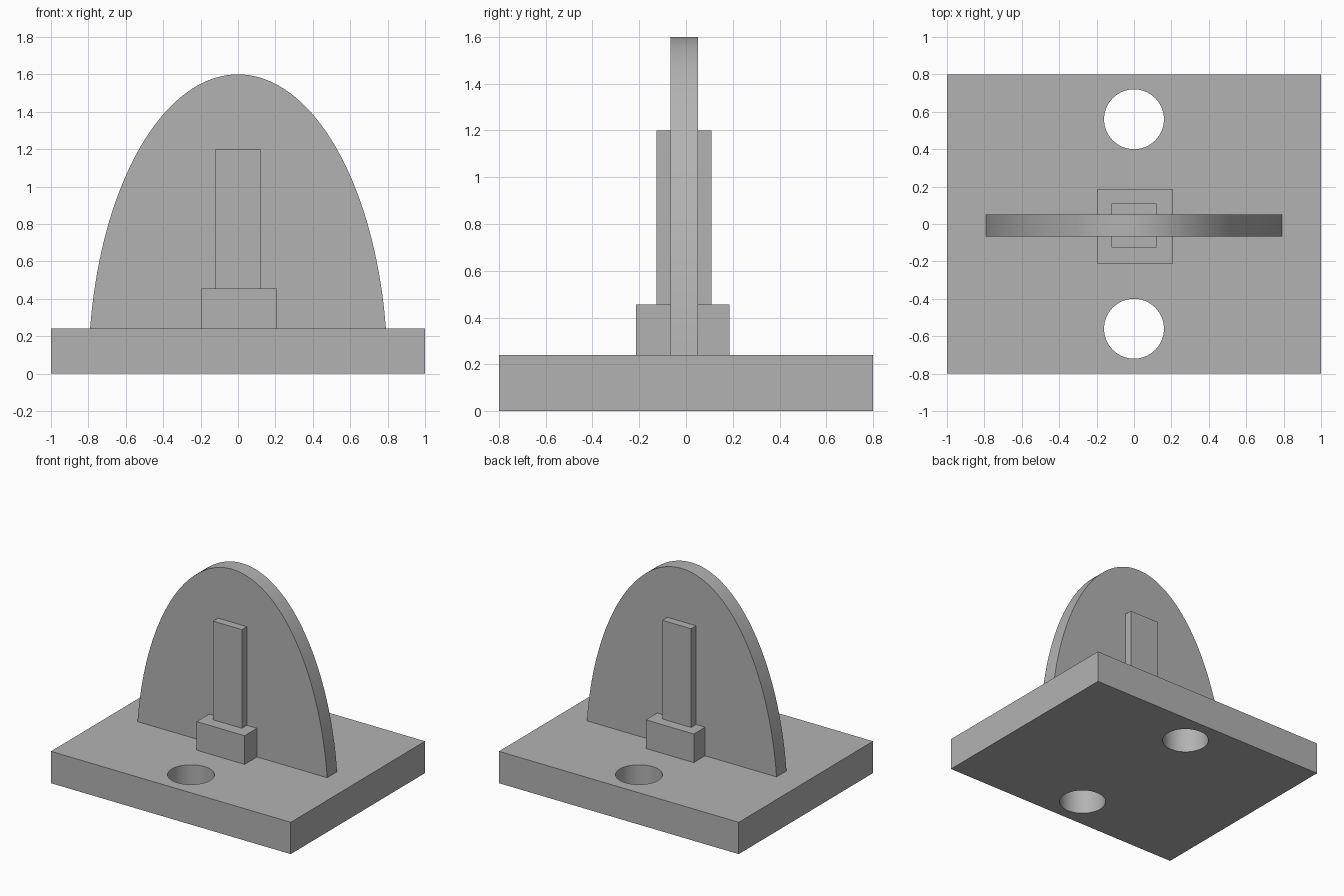
import bpy
import bmesh
import math

old = bpy.data.objects.get("Cube")
if old:
    bpy.data.objects.remove(old, do_unlink=True)

# One plain grey for every part
grey = bpy.data.materials.new("plain grey")
grey.use_nodes = True
colour = (0.45, 0.45, 0.45, 1)
grey.diffuse_color = colour
grey.node_tree.nodes["Principled BSDF"].inputs["Base Color"].default_value = colour

BASE_TOP = 0.24


def add_object(name, bm):
    bmesh.ops.recalc_face_normals(bm, faces=bm.faces)
    mesh = bpy.data.meshes.new(name)
    bm.to_mesh(mesh)
    bm.free()
    mesh.materials.append(grey)
    obj = bpy.data.objects.new(name, mesh)
    bpy.context.collection.objects.link(obj)
    return obj


def box(name, low, high):
    bm = bmesh.new()
    bmesh.ops.create_cube(bm, size=1)
    for v in bm.verts:
        v.co = [(a + b) / 2 + c * (b - a) for a, b, c in zip(low, high, v.co)]
    return add_object(name, bm)


def smooth(obj):
    bpy.ops.object.select_all(action="DESELECT")
    obj.select_set(True)
    bpy.context.view_layer.objects.active = obj
    bpy.ops.object.shade_smooth_by_angle(angle=math.radians(30))


# Base plate with two round through holes
base = box("base_plate", (-1, -0.8, 0), (1, 0.8, BASE_TOP))
cutters = []
for name, y in (("front", -0.56), ("back", 0.56)):
    bm = bmesh.new()
    bmesh.ops.create_cone(bm, cap_ends=True, segments=64,
                          radius1=0.16, radius2=0.16, depth=1)
    bmesh.ops.translate(bm, verts=bm.verts, vec=(0, y, 0))
    cutter = add_object(name + "_hole_cutter", bm)
    cutter.hide_render = True
    cutters.append(cutter)
    cut = base.modifiers.new(name + "_hole", "BOOLEAN")
    cut.operation = "DIFFERENCE"
    cut.solver = "EXACT"
    cut.object = cutter
bpy.context.view_layer.objects.active = base
for name in [m.name for m in base.modifiers]:
    bpy.ops.object.modifier_apply(modifier=name)
for cutter in cutters:
    bpy.data.objects.remove(cutter, do_unlink=True)
smooth(base)

# Upright fin: an ellipse cut off at the top of the base
HALF_WIDTH, HEIGHT, STEPS = 0.8, 1.6, 72
start = math.asin(BASE_TOP / HEIGHT)
bm = bmesh.new()
outline = []
for i in range(STEPS + 1):
    a = start + (math.pi - 2 * start) * i / STEPS
    outline.append(bm.verts.new((HALF_WIDTH * math.cos(a), -0.067, HEIGHT * math.sin(a))))
face = bm.faces.new(outline)
side = bmesh.ops.extrude_face_region(bm, geom=[face])["geom"]
bmesh.ops.translate(bm, vec=(0, 0.118, 0),
                    verts=[v for v in side if isinstance(v, bmesh.types.BMVert)])
smooth(add_object("arched_fin", bm))

# Square foot and slim post passing through the fin
box("post_foot", (-0.195, -0.214, BASE_TOP), (0.205, 0.186, 0.456))
box("center_post", (-0.12, -0.126, 0.456), (0.12, 0.11, 1.2))
